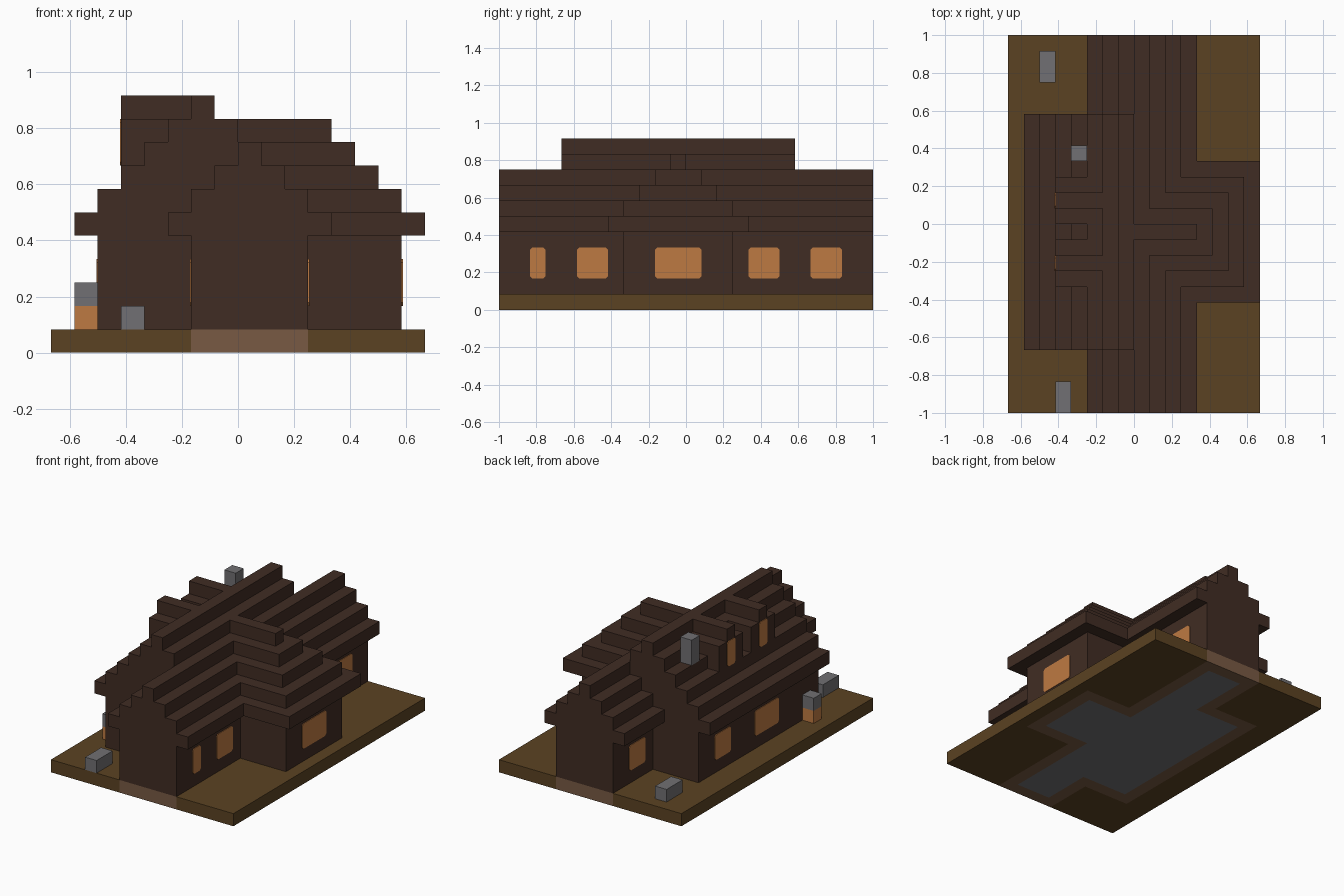
import bpy, bmesh
from itertools import product
from mathutils import Vector

U = 1 / 12  # size of one building block

if "Cube" in bpy.data.objects:
    bpy.data.objects.remove(bpy.data.objects["Cube"], do_unlink=True)


def material(name, rgb):
    col = [((c / 255 + 0.055) / 1.055) ** 2.4 for c in rgb] + [1]
    mat = bpy.data.materials.new(name)
    mat.use_nodes = True
    mat.diffuse_color = col
    mat.node_tree.nodes["Principled BSDF"].inputs["Base Color"].default_value = col
    return mat


timber = material("dark timber", (64, 44, 35))
earth = material("earth", (91, 66, 34))
stone = material("grey stone", (113, 112, 115))
glow = material("warm orange", (190, 122, 66))
plank = material("light plank", (120, 90, 67))


def add_object(name, bm, mat):
    bmesh.ops.remove_doubles(bm, verts=bm.verts, dist=1e-5)
    bmesh.ops.recalc_face_normals(bm, faces=bm.faces)
    mesh = bpy.data.meshes.new(name)
    bm.to_mesh(mesh)
    bm.free()
    mesh.materials.append(mat)
    obj = bpy.data.objects.new(name, mesh)
    bpy.context.collection.objects.link(obj)
    return obj


def box(x0, x1, y0, y1, z0, z1):
    return set(product(range(x0, x1), range(y0, y1), range(z0, z1)))


def build(name, cells, mat):
    """Outer skin of a set of unit blocks."""
    bm = bmesh.new()
    for cell in cells:
        for axis, side in product(range(3), (0, 1)):
            near = list(cell)
            near[axis] += 2 * side - 1
            if tuple(near) in cells:
                continue
            a, b = [i for i in range(3) if i != axis]
            ring = []
            for da, db in ((0, 0), (1, 0), (1, 1), (0, 1)):
                p = list(cell)
                p[axis] += side
                p[a] += da
                p[b] += db
                ring.append(bm.verts.new(Vector(p) * U))
            bm.faces.new(ring)
    return add_object(name, bm, mat)


def window(name, x, out, y0, y1, z0, z1):
    """Thin pane with clipped corners on a wall facing left or right."""
    c, t = 0.15, 0.05
    ring = [(y0 + c, z0), (y1 - c, z0), (y1, z0 + c), (y1, z1 - c),
            (y1 - c, z1), (y0 + c, z1), (y0, z1 - c), (y0, z0 + c)]
    bm = bmesh.new()
    face = bm.faces.new([bm.verts.new(Vector((x, y, z)) * U) for y, z in ring])
    new = bmesh.ops.extrude_face_region(bm, geom=[face])["geom"]
    bmesh.ops.translate(bm, vec=(out * t * U, 0, 0),
                        verts=[v for v in new if isinstance(v, bmesh.types.BMVert)])
    add_object(name, bm, glow)


# footprint of the three wings: long hall, left-hand bay, right-hand bay
wings = [(-2, 3, -12, 12), (-6, 3, -8, 7), (-2, 7, -4, 3)]


def footprint(z0, z1):
    return set().union(*(box(*w, z0, z1) for w in wings))


# ground slab with a plank footing and a stone floor let into it
base = footprint(0, 1)
floor = {(x, y, z) for x, y, z in base
         if all((x + i, y + j, z) in base for i in (-1, 0, 1) for j in (-1, 0, 1))}
build("ground", box(-8, 8, -12, 12, 0, 1) - base, earth)
build("footing", base - floor, plank)
build("floor", floor, stone)

# walls
build("walls", footprint(1, 5), timber)

# stepped roofs, one course of blocks per level
roof = set()
for i in range(4):
    roof |= box(i - 3, 4 - i, -12, 12, 5 + i, 6 + i)
for i in range(5):
    roof |= box(0, 8 - i, i - 5, 4 - i, 5 + i, 6 + i)
for i in range(6):
    roof |= box(i - 7, 4 - i, -8, 7, 5 + i, 6 + i)

# two dormers with raised ridges
for y in (1, -3):
    roof |= box(-5, -1, y - 1, y + 2, 8, 10) | box(-5, -1, y, y + 1, 10, 11)
    window("dormer_window", -5, -1, y, y + 1, 8, 10)
build("roof", roof, timber)

# wall windows: wall x, outward direction, y range
for x, out, y0, y1 in [(3, 1, -10, -9), (3, 1, -7, -5), (7, 1, -2, 1),
                       (3, 1, 4, 6), (3, 1, 8, 10), (-2, -1, 8, 10),
                       (-2, -1, -11, -9), (-6, -1, 3, 5), (-6, -1, -3, 0)]:
    window("wall_window", x, out, y0, y1, 2, 4)

# chimney and yard blocks
build("chimney", box(-4, -3, 4, 5, 8, 11), stone)
build("back_bench", box(-6, -5, 9, 11, 1, 2), stone)
build("front_bench", box(-5, -4, -12, -10, 1, 2), stone)
build("hearth", box(-7, -6, -7, -6, 1, 2), glow)
build("hearth_cap", box(-7, -6, -7, -6, 2, 3), stone)
